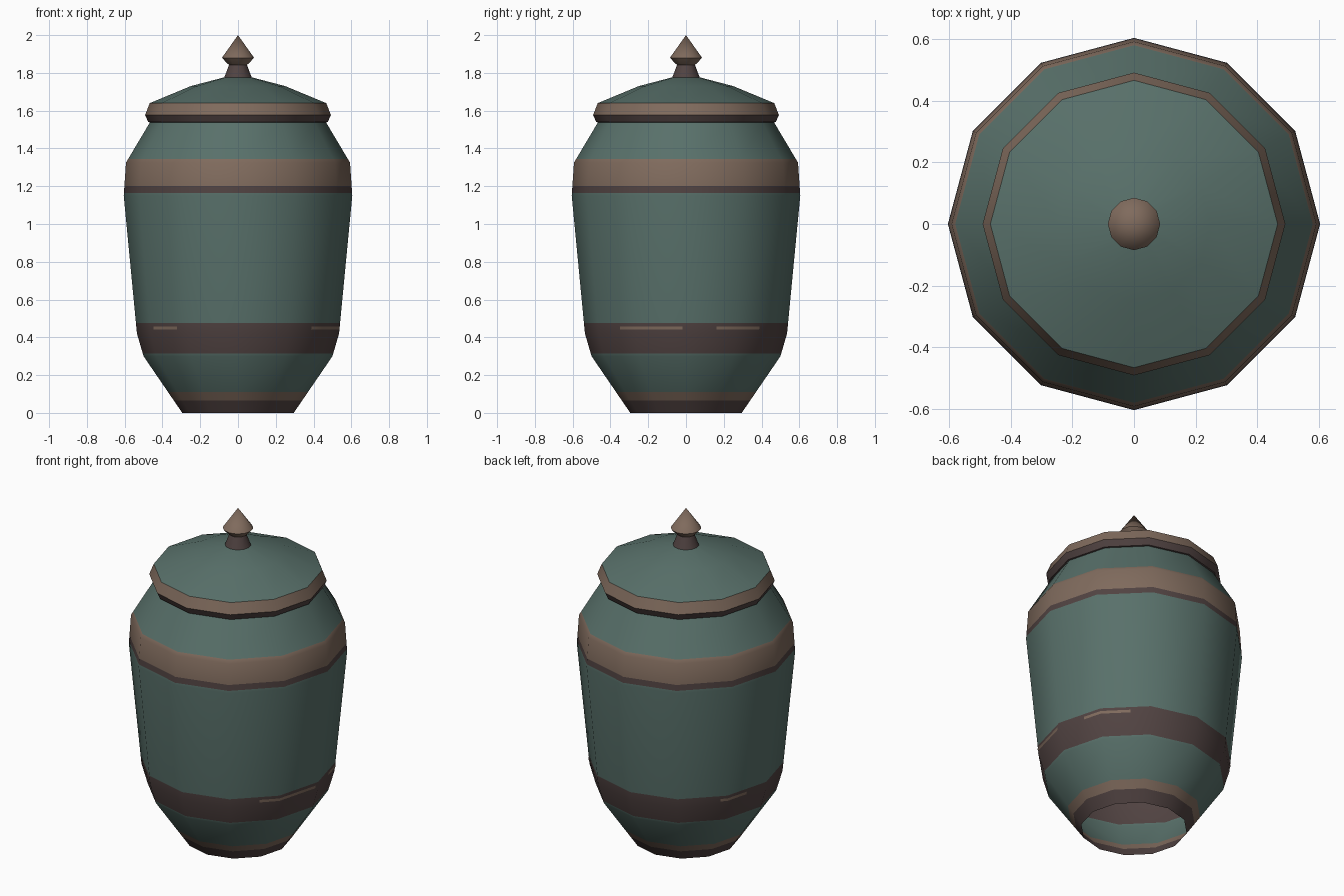
import bpy, math

if "Cube" in bpy.data.objects:
    bpy.data.objects.remove(bpy.data.objects["Cube"])

SIDES = 12


def material(name, rgb):
    m = bpy.data.materials.new(name)
    m.diffuse_color = (*rgb, 1)
    m.use_nodes = True
    m.node_tree.nodes["Principled BSDF"].inputs["Base Color"].default_value = m.diffuse_color
    return m


TEAL, TAN, DARK = 0, 1, 2
MATS = [material("teal glaze", (0.098, 0.163, 0.144)),
        material("tan clay", (0.214, 0.146, 0.109)),
        material("dark brown", (0.082, 0.056, 0.054))]


def finish(name, verts, faces, colours):
    me = bpy.data.meshes.new(name)
    me.from_pydata(verts, [], faces)
    for m in MATS:
        me.materials.append(m)
    for p, c in zip(me.polygons, colours):
        p.material_index = c
    me.shade_smooth()
    me.set_sharp_from_angle(angle=math.radians(38))
    ob = bpy.data.objects.new(name, me)
    bpy.context.collection.objects.link(ob)
    return ob


def lathe(name, profile, bands):
    """Spin a (radius, z) profile, cut at the band edges and coloured by height."""
    pts = [profile[0]]
    for (r0, z0), (r1, z1) in zip(profile, profile[1:]):
        for cut in sorted({z for lo, hi, _ in bands for z in (lo, hi)}):
            if z0 + 1e-4 < cut < z1 - 1e-4:
                t = (cut - z0) / (z1 - z0)
                pts.append((r0 + t * (r1 - r0), cut))
        pts.append((r1, z1))
    verts, rings = [], []
    for r, z in pts:
        n = SIDES if r > 0 else 1
        rings.append([len(verts) + i % n for i in range(SIDES + 1)])
        for i in range(n):
            a = 2 * math.pi * i / SIDES
            verts.append((r * math.cos(a), r * math.sin(a), z))
    faces, colours = [], []
    for k in range(len(pts) - 1):
        zm = (pts[k][1] + pts[k + 1][1]) / 2
        c = next((c for lo, hi, c in bands if lo <= zm <= hi), TEAL)
        lo, hi = rings[k], rings[k + 1]
        for i in range(SIDES):
            f = [lo[i], lo[i + 1], hi[i + 1], hi[i]]
            faces.append(list(dict.fromkeys(f)))
            colours.append(c)
    return finish(name, verts, faces, colours)


# open-bottomed jar body with painted bands
lathe("jar_body",
      [(0.295, 0), (0.50, 0.30), (0.535, 0.42), (0.605, 1.15),
       (0.593, 1.325), (0.465, 1.54)],
      [(0, 0.065, DARK), (0.065, 0.11, TAN), (0.315, 0.475, DARK),
       (1.165, 1.20, DARK), (1.20, 1.345, TAN)])

# lid with its two-tone rim
lathe("lid",
      [(0.455, 1.535), (0.475, 1.54), (0.492, 1.577), (0.467, 1.64),
       (0.25, 1.73), (0.06, 1.78), (0, 1.782)],
      [(1.53, 1.577, DARK), (1.577, 1.64, TAN)])

# finial knob
lathe("finial",
      [(0.073, 1.775), (0.047, 1.843), (0.055, 1.848), (0.085, 1.88), (0, 2.0)],
      [(1.77, 1.843, DARK), (1.843, 2.0, TAN)])


# worn tan streaks on the lower dark band
def streak(name, a0, a1, z0=0.442, z1=0.458):
    angles = [a0] + [a for a in range(-360, 361, 30) if a0 < a < a1] + [a1]
    verts, faces = [], []
    for a in angles:
        off = (a % 30) - 15
        flat = math.cos(math.radians(15)) / math.cos(math.radians(off))
        for z in (z0, z1):
            r = (0.535 + (z - 0.42) * 0.07 / 0.73) * flat + 0.002
            verts.append((r * math.cos(math.radians(a)),
                          r * math.sin(math.radians(a)), z))
    for k in range(len(angles) - 1):
        b = 2 * k
        faces.append((b, b + 2, b + 3, b + 1))
    finish(name, verts, faces, [TAN] * len(faces))


for n, (a0, a1) in enumerate([(-42, -2), (18, 48), (146, 165), (213, 232)]):
    streak(f"worn_streak_{n + 1}", a0, a1)
